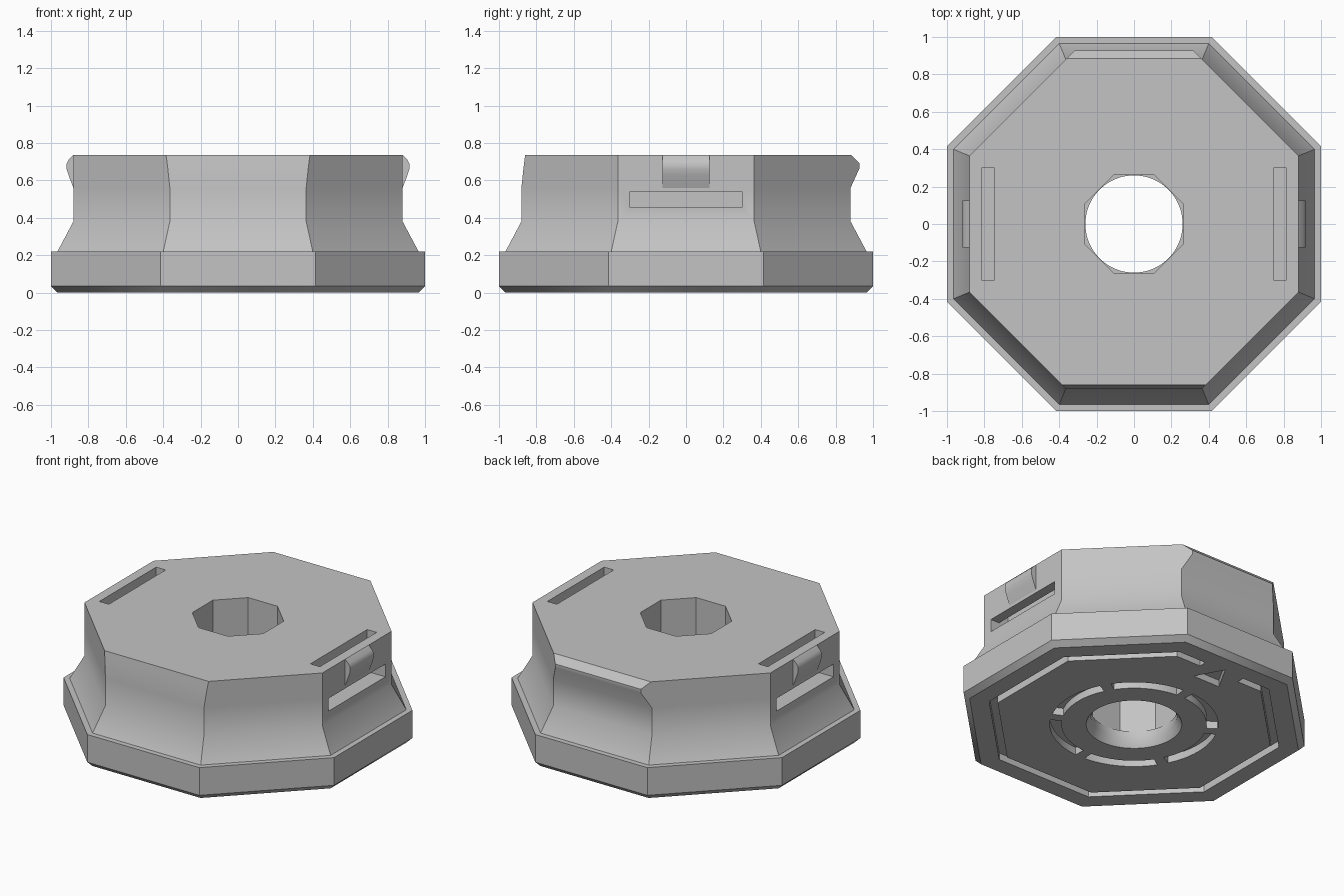
import bpy, bmesh
from math import sin, cos, pi, radians, sqrt

if "Cube" in bpy.data.objects:
    bpy.data.objects.remove(bpy.data.objects["Cube"], do_unlink=True)

grey = bpy.data.materials.new("light_grey")
grey.use_nodes = True
COLOUR = (0.55, 0.55, 0.55, 1)
grey.diffuse_color = COLOUR
grey.node_tree.nodes["Principled BSDF"].inputs["Base Color"].default_value = COLOUR


def loft(name, rings):
    """Closed solid through rings of 3D points that all have the same count."""
    bm = bmesh.new()
    loops = [[bm.verts.new(p) for p in ring] for ring in rings]
    n = len(loops[0])
    for a, b in zip(loops, loops[1:]):
        for i in range(n):
            j = (i + 1) % n
            bm.faces.new((a[i], a[j], b[j], b[i]))
    bm.faces.new(loops[0][::-1])
    bm.faces.new(loops[-1])
    bmesh.ops.recalc_face_normals(bm, faces=bm.faces)
    mesh = bpy.data.meshes.new(name)
    bm.to_mesh(mesh)
    bm.free()
    mesh.materials.append(grey)
    obj = bpy.data.objects.new(name, mesh)
    bpy.context.collection.objects.link(obj)
    return obj


def prism(name, outline, z0, z1):
    return loft(name, [[(x, y, z) for x, y in outline] for z in (z0, z1)])


def box(name, x0, x1, y0, y1, z0, z1):
    return prism(name, [(x0, y0), (x1, y0), (x1, y1), (x0, y1)], z0, z1)


def circle(r, n=64):
    return [(r * cos(2 * pi * i / n), r * sin(2 * pi * i / n)) for i in range(n)]


def octagon(side, front=None, back=None):
    """Octagon by distance to its flats; front and back flats may shift."""
    front, back = front or side, back or side
    k = side * (sqrt(2) - 1)
    f, b = side * sqrt(2) - front, side * sqrt(2) - back
    return [(side, -k), (side, k), (b, back), (-b, back),
            (-side, k), (-side, -k), (-f, -front), (f, -front)]


def smooth(obj):
    bpy.ops.object.select_all(action='DESELECT')
    obj.select_set(True)
    bpy.context.view_layer.objects.active = obj
    bpy.ops.object.shade_smooth_by_angle(angle=radians(32))


# Body: height, side, front and back flat distances
SECTIONS = [
    (0, .965, .965, .965), (.035, 1, 1, 1), (.22, 1, 1, 1),
    (.22, .965, .965, .965), (.38, .88, .88, .88), (.56, .88, .88, .88),
    (.665, .88, .869, .928), (.69, .88, .866, .928), (.735, .88, .86, .885),
]
body = loft("body", [[(x, y, z) for x, y in octagon(s, f, b)]
                     for z, s, f, b in SECTIONS])

cutters = []

# Centre hole: countersunk round mouth below, octagonal shaft above
cutters.append(loft("hole_mouth_cutter", [
    [(x, y, z) for x, y in circle(r)]
    for z, r in ((-.02, .302), (.05, .26), (.14, .26))]))
cutters.append(prism("hole_shaft_cutter", octagon(.262), .1, .8))

# Strap channels: top slot joined to side slot
for s in (-1, 1):
    cutters.append(box("top_slot_cutter", s * .745, s * .815, -.3, .3, .5, .8))
    cutters.append(box("side_slot_cutter", s * .745, s * 1.1, -.3, .3, .455, .54))

# Underside: octagonal groove left open at the back
def open_loop(apothem, gap=.15):
    r = apothem / cos(pi / 8)
    corners = [(r * cos(radians(67.5 - 45 * i)), r * sin(radians(67.5 - 45 * i)))
               for i in range(8)]
    return [(gap, apothem)] + corners + [(-gap, apothem)]

cutters.append(prism("outer_groove_cutter",
                     open_loop(.85) + open_loop(.80)[::-1], -.02, .045))

# Underside: arrow notch in the gap
cutters.append(prism("arrow_cutter", [(-.1, .68), (.1, .68), (0, .86)], -.02, .045))

# Underside: ring groove in six arcs
def arc(r, start, end, n=12):
    angles = [radians(start + (end - start) * i / n) for i in range(n + 1)]
    return [(r * cos(a), r * sin(a)) for a in angles]

for i in range(6):
    a0, a1 = 34 + 60 * i, 86 + 60 * i
    cutters.append(prism("arc_groove_cutter",
                         arc(.51, a0, a1) + arc(.44, a0, a1)[::-1], -.02, .05))

# Cut the body
bpy.context.view_layer.objects.active = body
for cutter in cutters:
    cutter.hide_render = True
    mod = body.modifiers.new("cut", 'BOOLEAN')
    mod.operation = 'DIFFERENCE'
    mod.solver = 'EXACT'
    mod.object = cutter
    bpy.ops.object.modifier_apply(modifier=mod.name)
    bpy.data.objects.remove(cutter, do_unlink=True)
smooth(body)

# Side clips
CLIP = [(.86, .56), (.88, .56), (.905, .625), (.916, .66), (.916, .69),
        (.905, .71), (.88, .735), (.86, .735)]
for s, side in ((1, "left"), (-1, "right")):
    clip = loft(side + "_clip", [[(s * x, y, z) for x, z in CLIP]
                                 for y in (-.125, .125)])
    smooth(clip)
